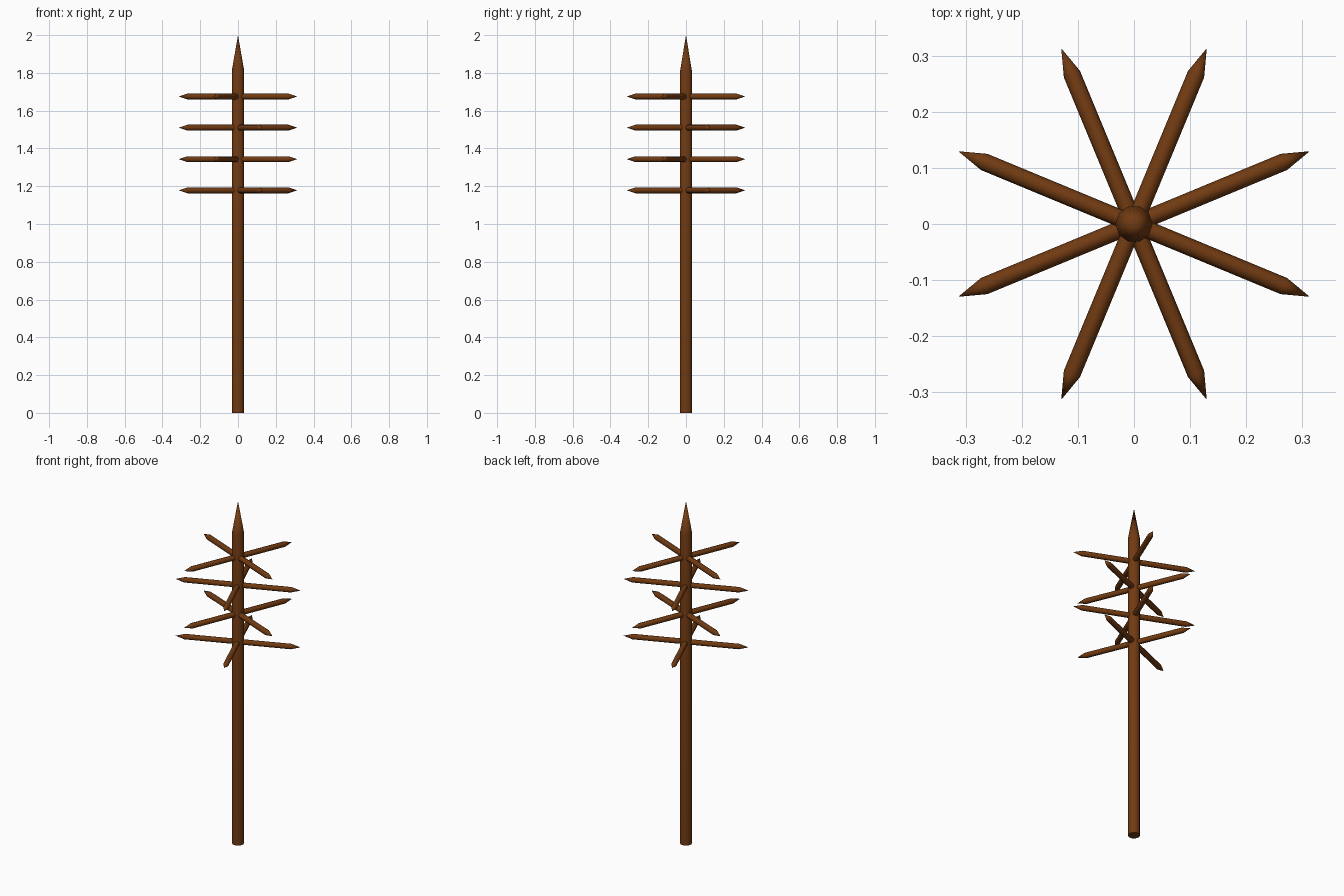
import bpy, bmesh, math
from mathutils import Matrix

if "Cube" in bpy.data.objects:
    bpy.data.objects.remove(bpy.data.objects["Cube"])

wood = bpy.data.materials.new("brown_wood")
wood.diffuse_color = (0.165, 0.043, 0.006, 1)
wood.use_nodes = True
wood.node_tree.nodes["Principled BSDF"].inputs["Base Color"].default_value = wood.diffuse_color


def lathe(name, profile, sides, matrix=Matrix()):
    """Closed spun rod along z from (radius, height) pairs; radius 0 makes a point."""
    bm = bmesh.new()
    rings = []
    for r, z in profile:
        if r == 0:
            rings.append([bm.verts.new((0, 0, z))] * sides)
        else:
            rings.append([bm.verts.new((r * math.cos(2 * math.pi * i / sides),
                                        r * math.sin(2 * math.pi * i / sides), z))
                          for i in range(sides)])
    for a, b in zip(rings, rings[1:]):
        for i in range(sides):
            j = (i + 1) % sides
            bm.faces.new(list(dict.fromkeys((a[i], a[j], b[j], b[i]))))
    if profile[0][0] > 0:
        bm.faces.new(rings[0][::-1])
    bmesh.ops.recalc_face_normals(bm, faces=bm.faces)
    mesh = bpy.data.meshes.new(name)
    bm.to_mesh(mesh)
    bm.free()
    mesh.materials.append(wood)
    mesh.transform(matrix)
    ob = bpy.data.objects.new(name, mesh)
    bpy.context.collection.objects.link(ob)
    bpy.ops.object.select_all(action='DESELECT')
    ob.select_set(True)
    bpy.context.view_layer.objects.active = ob
    bpy.ops.object.shade_smooth_by_angle(angle=math.radians(50))


# Upright post with a sharpened top
lathe("post", [(0.033, 0), (0.033, 1.81), (0, 2)], 10)

# Four tiers of crossed stakes, sharpened at both ends, alternating by 45 degrees
L, TIP, R = 0.339, 0.05, 0.0155
stake = [(0, -L), (R, -L + TIP), (R, L - TIP), (0, L)]
for tier, z in enumerate((1.675, 1.51, 1.343, 1.178)):
    for k in range(2):
        angle = math.radians((67.5 if tier % 2 == 0 else 22.5) + 90 * k)
        m = (Matrix.Translation((0, 0, z)) @ Matrix.Rotation(angle, 4, 'Z')
             @ Matrix.Rotation(math.pi / 2, 4, 'Y'))
        lathe(f"stake_{tier + 1}_{k + 1}", stake, 8, m)
